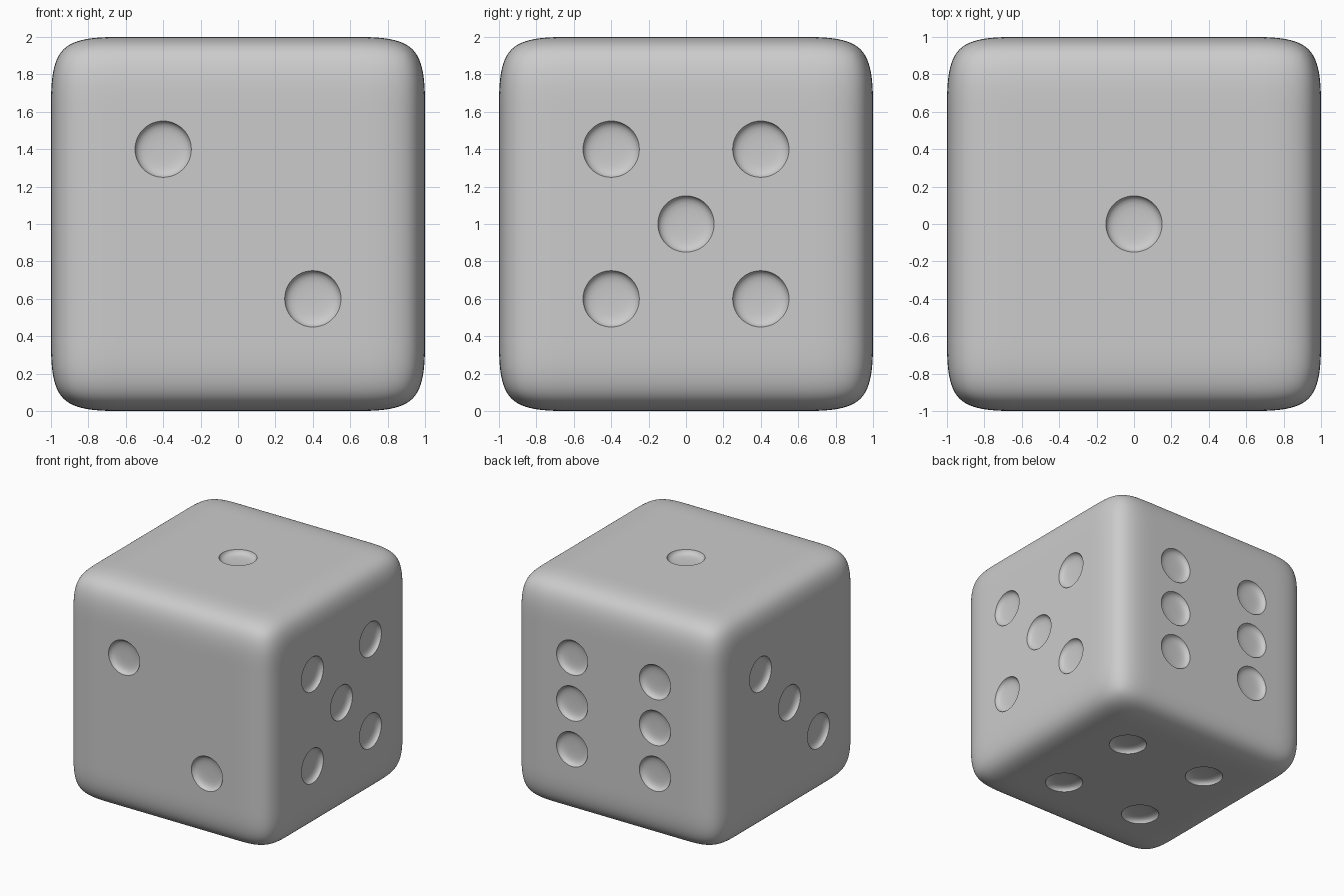
import bpy, bmesh, math
from mathutils import Vector, Matrix

if "Cube" in bpy.data.objects:
    bpy.data.objects.remove(bpy.data.objects["Cube"])

# Body: 5x5-per-side cube, rounded by subdivision
bm = bmesh.new()
bmesh.ops.create_cube(bm, size=2)
bmesh.ops.subdivide_edges(bm, edges=bm.edges[:], cuts=4, use_grid_fill=True)
bmesh.ops.translate(bm, verts=bm.verts[:], vec=(0, 0, 1))
me = bpy.data.meshes.new("die_body")
bm.to_mesh(me)
bm.free()
body = bpy.data.objects.new("die_body", me)
bpy.context.collection.objects.link(body)
sub = body.modifiers.new("round", 'SUBSURF')
sub.levels = sub.render_levels = 4

# Pips: shallow lathed dishes; each face is (normal, right, up, pip positions)
P = 0.4
X, Y, Z = Vector((1, 0, 0)), Vector((0, 1, 0)), Vector((0, 0, 1))
four = [(a, b) for a in (-P, P) for b in (-P, P)]
diagonal = [(-P, P), (P, -P)]
faces = [
    (Z, X, Y, [(0, 0)]),
    (-Y, X, Z, diagonal),
    (-X, -Y, Z, diagonal + [(0, 0)]),
    (-Z, X, -Y, four),
    (X, Y, Z, four + [(0, 0)]),
    (Y, -X, Z, four + [(-P, 0), (P, 0)]),
]
profile = [(0.154, 0.05), (0.152, 0.004), (0.148, -0.008), (0.141, -0.019),
           (0.130, -0.028), (0.112, -0.035), (0.085, -0.039), (0.045, -0.041)]
N = 48
bm = bmesh.new()
for n, r, u, spots in faces:
    for a, b in spots:
        c = Z + n + r * a + u * b
        rings = [[bm.verts.new(c + n * h + (r * math.cos(t) + u * math.sin(t)) * rad)
                  for t in (2 * math.pi * i / N for i in range(N))]
                 for rad, h in profile]
        for top, low in zip(rings, rings[1:]):
            for i in range(N):
                j = (i + 1) % N
                bm.faces.new((top[i], low[i], low[j], top[j]))
        bm.faces.new(rings[0])
        bm.faces.new(rings[-1][::-1])
bmesh.ops.recalc_face_normals(bm, faces=bm.faces[:])
me = bpy.data.meshes.new("pip_cutter")
bm.to_mesh(me)
bm.free()
cutter = bpy.data.objects.new("pip_cutter", me)
bpy.context.collection.objects.link(cutter)
cutter.hide_render = True

# Carve the pips, then smooth
cut = body.modifiers.new("pips", 'BOOLEAN')
cut.operation = 'DIFFERENCE'
cut.solver = 'EXACT'
cut.object = cutter
bpy.context.view_layer.objects.active = body
body.select_set(True)
for m in ("round", "pips"):
    bpy.ops.object.modifier_apply(modifier=m)
bpy.data.objects.remove(cutter)
bpy.ops.object.shade_smooth_by_angle(angle=math.radians(30))
